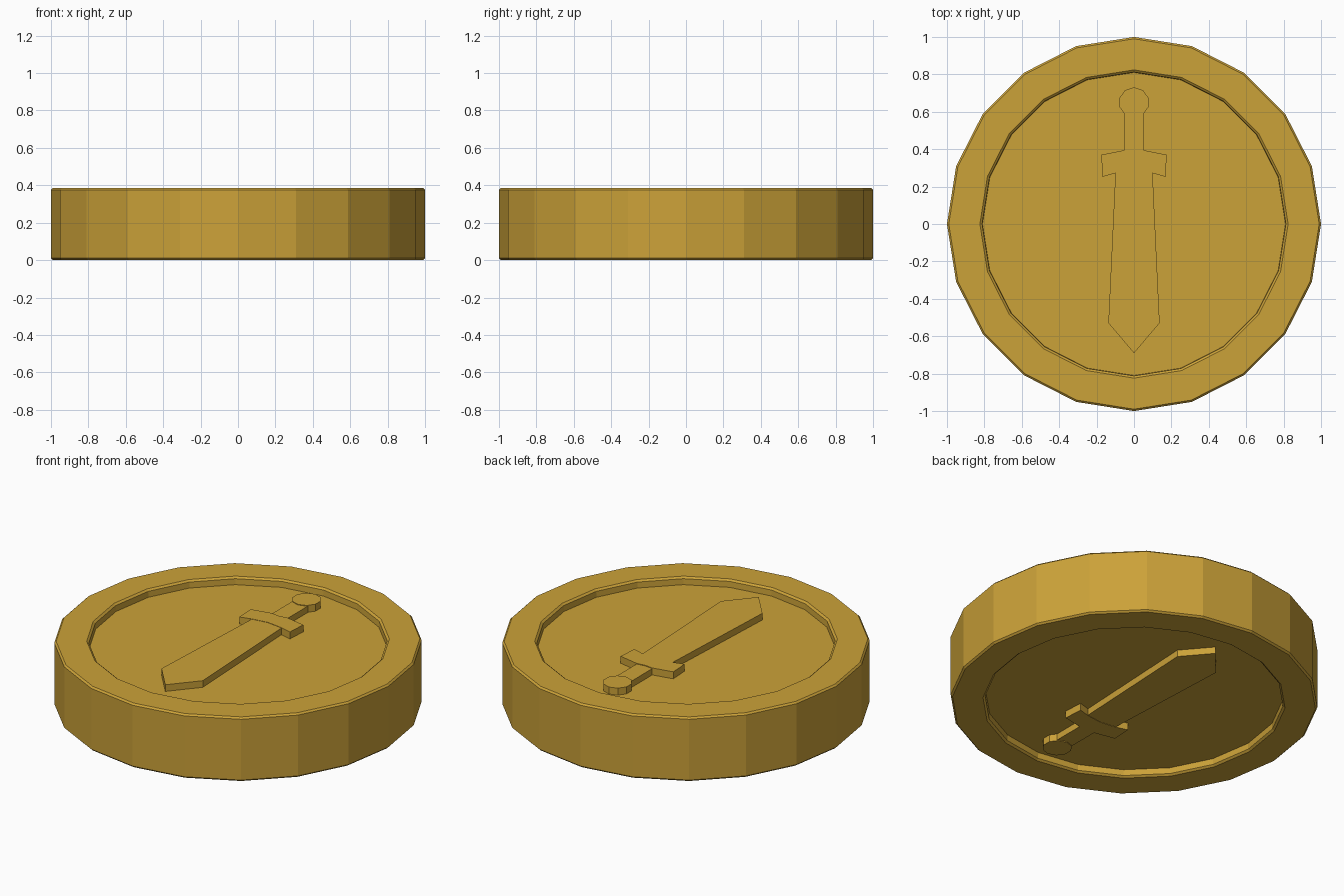
import bpy, bmesh, math
from mathutils import Matrix

if "Cube" in bpy.data.objects:
    bpy.data.objects.remove(bpy.data.objects["Cube"])

SIDES = 20
HEIGHT = 0.385
MID = HEIGHT / 2
FLOOR = 0.34          # height of the recessed face
RELIEF = 0.042        # how far the emblem rises from it

gold = bpy.data.materials.new("gold")
gold.diffuse_color = (0.60, 0.36, 0.04, 1)
gold.use_nodes = True
gold.node_tree.nodes["Principled BSDF"].inputs["Base Color"].default_value = gold.diffuse_color


def finish(name, bm):
    bmesh.ops.recalc_face_normals(bm, faces=bm.faces)
    me = bpy.data.meshes.new(name)
    bm.to_mesh(me)
    bm.free()
    me.materials.append(gold)
    ob = bpy.data.objects.new(name, me)
    bpy.context.collection.objects.link(ob)
    return ob


def prism(name, outline, z0, z1):
    """Extrude an outline; the lower copy is flipped about the x axis."""
    for side in ("top", "bottom"):
        bm = bmesh.new()
        face = bm.faces.new([bm.verts.new((x, y, z0)) for x, y in outline])
        ext = bmesh.ops.extrude_face_region(bm, geom=[face])
        verts = [g for g in ext["geom"] if isinstance(g, bmesh.types.BMVert)]
        bmesh.ops.translate(bm, verts=verts, vec=(0, 0, z1 - z0))
        if side == "bottom":
            flip = Matrix.Translation((0, 0, MID)) @ Matrix.Rotation(math.pi, 4, 'X') \
                @ Matrix.Translation((0, 0, -MID))
            bm.transform(flip)
        finish(f"{name}_{side}", bm)


def mirrored(half):
    """Close a right-hand half outline with its mirror image."""
    return half + [(-x, y) for x, y in reversed(half) if x > 0]


# Coin body: half profile turned around z, mirrored top to bottom
upper = [(0, FLOOR), (0.81, FLOOR), (0.812, HEIGHT - 0.01), (0.824, HEIGHT),
         (0.99, HEIGHT), (1.0, HEIGHT - 0.01)]
profile = upper + [(r, HEIGHT - z) for r, z in reversed(upper)]
bm = bmesh.new()
pts = [bm.verts.new((r, 0, z)) for r, z in profile]
edges = [bm.edges.new(p) for p in zip(pts, pts[1:])]
bmesh.ops.spin(bm, geom=pts + edges, cent=(0, 0, 0), axis=(0, 0, 1),
               angle=math.tau, steps=SIDES, use_duplicate=False)
bmesh.ops.remove_doubles(bm, verts=bm.verts, dist=1e-4)
bmesh.ops.dissolve_degenerate(bm, edges=bm.edges, dist=1e-5)
finish("coin_body", bm)

# Sword emblem on both faces
base, top = FLOOR - 0.01, FLOOR + RELIEF
prism("blade", mirrored([(0, -0.69), (0.137, -0.53), (0.098, 0.30), (0, 0.30)]),
      base, top - 0.002)
prism("guard", mirrored([(0, 0.285), (0.098, 0.272), (0.168, 0.252),
                         (0.175, 0.37), (0.05, 0.395), (0, 0.388)]), base, top)
prism("grip", mirrored([(0, 0.35), (0.052, 0.35), (0.052, 0.60), (0, 0.60)]),
      base, top - 0.004)
prism("pommel", [(0.081 * math.sin(math.tau * i / 10), 0.65 + 0.081 * math.cos(math.tau * i / 10))
                 for i in range(10)], base, top)
